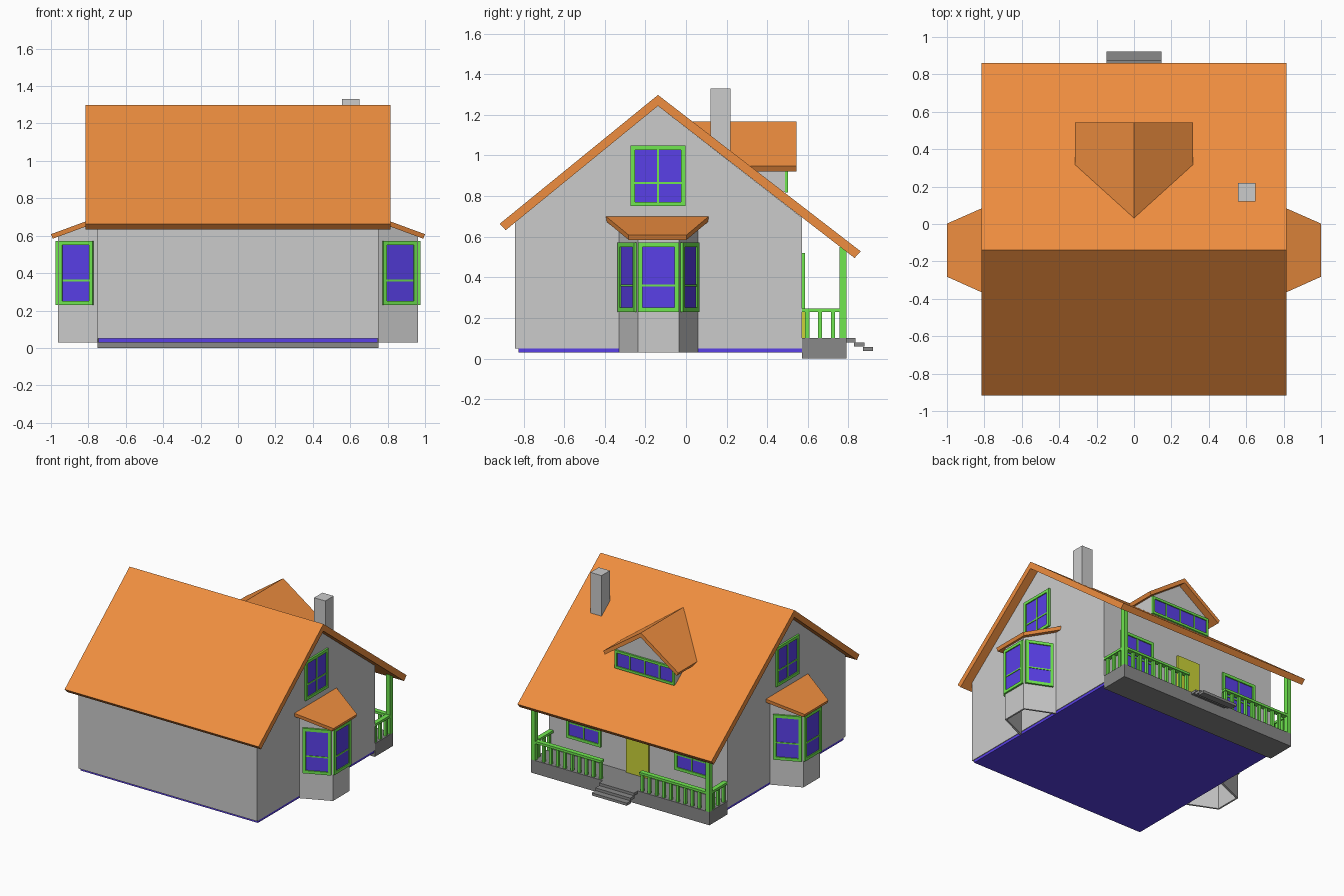
import bpy, bmesh
from mathutils import Vector, Matrix

if "Cube" in bpy.data.objects:
    bpy.data.objects.remove(bpy.data.objects["Cube"])


def material(name, rgb):
    m = bpy.data.materials.new(name)
    m.diffuse_color = (*rgb, 1)
    m.use_nodes = True
    m.node_tree.nodes["Principled BSDF"].inputs["Base Color"].default_value = m.diffuse_color
    return m


ORANGE = material("roof_orange", (0.86, 0.27, 0.05))
GREEN = material("trim_green", (0.16, 0.8, 0.08))
BLUE = material("glass_blue", (0.1, 0.05, 0.8))
YELLOW = material("door_yellow", (0.6, 0.65, 0.04))
DARK = material("porch_dark", (0.25, 0.25, 0.25))


def finish(name, bm, mat=None, normals=True):
    if normals:
        bmesh.ops.recalc_face_normals(bm, faces=bm.faces)
    me = bpy.data.meshes.new(name)
    bm.to_mesh(me)
    bm.free()
    ob = bpy.data.objects.new(name, me)
    bpy.context.collection.objects.link(ob)
    if mat:
        me.materials.append(mat)
    return ob


def boxes(name, spans, mat=None, matrix=Matrix()):
    """One object from boxes given as (x0, x1, y0, y1, z0, z1)."""
    bm = bmesh.new()
    for x0, x1, y0, y1, z0, z1 in spans:
        size = Matrix.Diagonal((x1 - x0, y1 - y0, z1 - z0, 1))
        mid = Matrix.Translation(((x0 + x1) / 2, (y0 + y1) / 2, (z0 + z1) / 2))
        bmesh.ops.create_cube(bm, size=1, matrix=matrix @ mid @ size)
    return finish(name, bm, mat)


def loft(name, loop_a, loop_b, mat=None):
    """Closed solid between two matching loops."""
    bm = bmesh.new()
    a = [bm.verts.new(p) for p in loop_a]
    b = [bm.verts.new(p) for p in loop_b]
    n = len(a)
    bm.faces.new(a)
    bm.faces.new(b)
    for i in range(n):
        j = (i + 1) % n
        bm.faces.new((a[i], a[j], b[j], b[i]))
    return finish(name, bm, mat)


def window(name, x, y, normal, w, z0, z1, uprights=(), rails=(), t=0.022):
    """Framed window on a wall; uprights are fractions of the width, rails are heights."""
    n = Vector((*normal, 0)).normalized()
    m = Matrix(((n.y, n.x, 0, x), (-n.x, n.y, 0, y), (0, 0, 1, 0), (0, 0, 0, 1)))
    h, d, s = w / 2, 0.014, 0.005
    bars = [(-h, -h + t, 0, d, z0, z1), (h - t, h, 0, d, z0, z1),
            (-h + t, h - t, 0, d, z0, z0 + t), (-h + t, h - t, 0, d, z1 - t, z1)]
    for f in uprights:
        u = -h + f * w
        bars.append((u - s, u + s, 0, d - 0.003, z0 + t, z1 - t))
    for z in rails:
        bars.append((-h + t, h - t, 0, d - 0.004, z - s, z + s))
    boxes(name + "_frame", bars, GREEN, m)
    boxes(name + "_glass", [(-h + t, h - t, -0.002, 0.006, z0 + t, z1 - t)], BLUE, m)


# House body and base
wall = [(-0.842, 0.05), (0.571, 0.05), (0.571, 0.694), (-0.138, 1.244), (-0.842, 0.67)]
loft("house_walls", [(-0.75, *p) for p in wall], [(0.75, *p) for p in wall])
boxes("foundation", [(-0.745, 0.745, -0.825, 0.571, 0.03, 0.052)], BLUE)

# Main roof
roof = [(-0.918, 0.663), (-0.138, 1.298), (0.86, 0.528), (0.83, 0.495),
        (-0.138, 1.244), (-0.888, 0.632)]
loft("main_roof", [(-0.815, *p) for p in roof], [(0.815, *p) for p in roof], ORANGE)

# Chimney
boxes("chimney", [(0.556, 0.65, 0.12, 0.22, 0.95, 1.33)])


# Dormer, its back cut to follow the main roof slope
def roof_y(z):
    return -0.138 + (1.298 - z) / 0.772


cheek = [(-0.25, 0.82), (0.25, 0.82), (0.25, 0.957), (0, 1.135), (-0.25, 0.957)]
loft("dormer_walls", [(x, 0.488, z) for x, z in cheek],
     [(x, roof_y(z) - 0.01, z) for x, z in cheek])
hood = [(-0.315, 0.947), (0, 1.167), (0.315, 0.947), (0.302, 0.922), (0, 1.132), (-0.302, 0.922)]
loft("dormer_roof", [(x, 0.543, z) for x, z in hood],
     [(x, roof_y(z), z) for x, z in hood], ORANGE)
window("dormer_window", 0, 0.488, (0, 1), 0.5, 0.818, 0.955, (0.25, 0.5, 0.75), t=0.018)

# Both gable ends: upper window and bay
for side, s in (("right", 1), ("left", -1)):
    window(side + "_gable_window", s * 0.75, -0.138, (s, 0), 0.27, 0.75, 1.048, (0.5,), (0.865,))

    plan = [(0.75, -0.33), (0.963, -0.236), (0.963, -0.034), (0.75, 0.06)]
    bm = bmesh.new()
    low = [bm.verts.new((s * x, y, 0.03)) for x, y in plan]
    top = [bm.verts.new((s * x, y, 0.685 - 0.37 * (x - 0.75))) for x, y in plan]
    for i in range(3):
        f = [low[i], low[i + 1], top[i + 1], top[i]]
        bm.faces.new(f if s > 0 else f[::-1])
    bay = finish(side + "_bay_walls", bm, normals=False)
    shell = bay.modifiers.new("thickness", 'SOLIDIFY')
    shell.thickness, shell.offset = 0.015, -1

    lid = [(0.75, -0.394, 0.7), (1.0, -0.282, 0.608), (1.0, 0.002, 0.608), (0.75, 0.112, 0.7)]
    loft(side + "_bay_roof", [(s * x, y, z) for x, y, z in lid],
         [(s * (x - 0.01), y, z - 0.024) for x, y, z in lid], ORANGE)

    window(side + "_bay_center_window", s * 0.963, -0.135, (s, 0), 0.202, 0.23, 0.572, (), (0.36,))
    for tag, y, ny in (("front", -0.283, -0.213), ("back", 0.013, 0.213)):
        window(f"{side}_bay_{tag}_window", s * 0.8635, y, (s * 0.094, ny), 0.2,
               0.23, 0.572, (), (0.36,))
        bpy.context.view_layer.update()

    # Porch windows
    window(side + "_porch_window", s * 0.455, 0.571, (0, 1), 0.29, 0.228, 0.52, (0.5,), (0.345,))

# Door
boxes("door", [(-0.095, 0.095, 0.565, 0.587, 0.1, 0.5)], YELLOW)

# Porch floor and steps
boxes("porch_floor", [(-0.75, 0.75, 0.571, 0.79, 0, 0.1)], DARK)
boxes("porch_steps", [(-0.147, 0.147, 0.785 + 0.043 * i, 0.835 + 0.043 * i,
                       0.08 - 0.0215 * i, 0.1 - 0.0215 * i) for i in range(3)], DARK)

# Porch posts and railings
for side, s in (("right", 1), ("left", -1)):
    def span(x0, x1, *rest):
        return (min(s * x0, s * x1), max(s * x0, s * x1), *rest)

    boxes(side + "_porch_post", [span(0.715, 0.75, 0.755, 0.79, 0.1, 0.55)], GREEN)
    boxes(side + "_handrails", [span(0.16, 0.716, 0.753, 0.79, 0.228, 0.246),
                                span(0.715, 0.75, 0.571, 0.756, 0.228, 0.246)], GREEN)
    bars = [span(x - 0.01, x + 0.01, 0.762, 0.782, 0.1, 0.23)
            for x in [0.175 + 0.06 * i for i in range(9)]]
    bars += [span(0.723, 0.743, y - 0.01, y + 0.01, 0.1, 0.23) for y in (0.597, 0.66, 0.723)]
    boxes(side + "_balusters", bars, GREEN)
